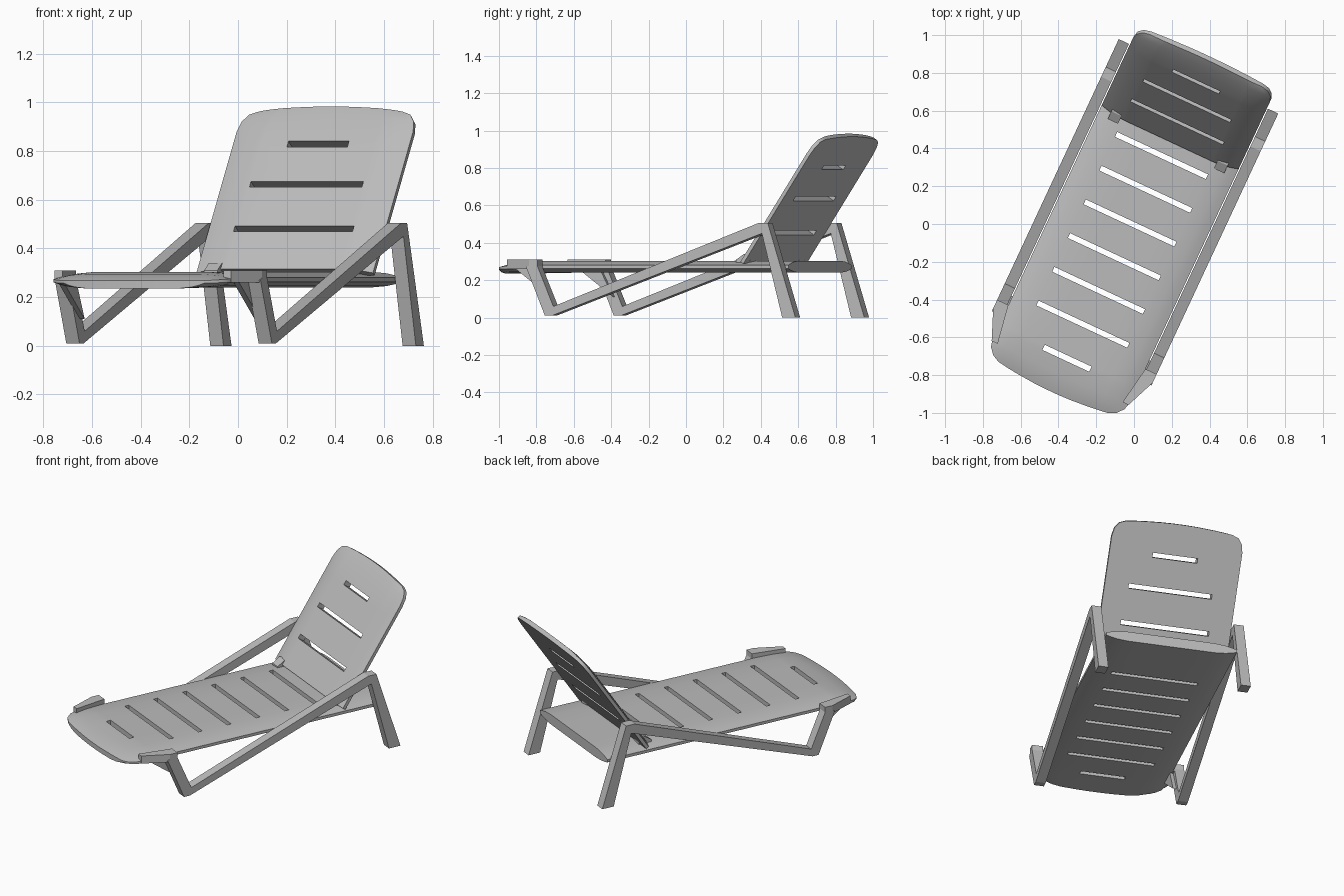
import bpy, bmesh, math
from mathutils import Matrix, Vector

if "Cube" in bpy.data.objects:
    bpy.data.objects.remove(bpy.data.objects["Cube"], do_unlink=True)

grey = bpy.data.materials.new("warm_grey_plastic")
grey.use_nodes = True
grey.diffuse_color = (0.5, 0.5, 0.5, 1)
grey.node_tree.nodes["Principled BSDF"].inputs["Base Color"].default_value = (0.5, 0.5, 0.5, 1)

# The lounger is built along local y, then turned on the ground
PLACE = Matrix.Rotation(math.radians(-25), 4, 'Z') @ Matrix.Translation((-0.021, 0, 0))
HALF = 0.40


def finish(name, bm, matrix=Matrix(), smooth=False):
    bmesh.ops.recalc_face_normals(bm, faces=bm.faces[:])
    mesh = bpy.data.meshes.new(name)
    bm.to_mesh(mesh)
    bm.free()
    mesh.materials.append(grey)
    obj = bpy.data.objects.new(name, mesh)
    bpy.context.collection.objects.link(obj)
    obj.matrix_world = PLACE @ matrix
    if smooth:
        bpy.ops.object.select_all(action='DESELECT')
        obj.select_set(True)
        bpy.context.view_layer.objects.active = obj
        bpy.ops.object.shade_smooth_by_angle(angle=math.radians(35))
    return obj


def prism(name, points, offset):
    """Extrude a 3D polygon by an offset vector."""
    bm = bmesh.new()
    face = bm.faces.new([bm.verts.new(p) for p in points])
    new = bmesh.ops.extrude_face_region(bm, geom=[face], use_keep_orig=True)
    moved = [v for v in new["geom"] if isinstance(v, bmesh.types.BMVert)]
    bmesh.ops.translate(bm, verts=moved, vec=Vector(offset))
    return finish(name, bm)


def panel(name, rows, slots, bow, heights, matrix):
    """Slotted shell: rows are (y, half width), slots are (y, half length)."""
    rows = rows + [(c + d, HALF) for c, _ in slots for d in (-0.014, 0.014)]
    rows.sort()
    right = sorted({0.05, 0.33, 0.37, HALF} | {h for _, h in slots})
    cols = [-s for s in reversed(right)] + right
    bm = bmesh.new()
    grid = {}
    for i, (y, half) in enumerate(rows):
        for j, s in enumerate(cols):
            x = s * half / HALF
            yy = y + bow(y) * (1 - (s / HALF) ** 2)
            for layer, z in enumerate(heights(s, y)):
                grid[layer, i, j] = bm.verts.new((x, yy, z))

    def solid(i, j):
        if not (0 <= i < len(rows) - 1 and 0 <= j < len(cols) - 1):
            return False
        y = (rows[i][0] + rows[i + 1][0]) / 2
        s = (cols[j] + cols[j + 1]) / 2
        return not any(abs(y - c) < 0.013 and abs(s) < h for c, h in slots)

    for i in range(len(rows) - 1):
        for j in range(len(cols) - 1):
            if not solid(i, j):
                continue
            ring = [(i, j), (i, j + 1), (i + 1, j + 1), (i + 1, j)]
            for layer in (0, 1):
                bm.faces.new([grid[(layer,) + k] for k in ring])
            sides = [(i - 1, j), (i, j + 1), (i + 1, j), (i, j - 1)]
            for k, beside in enumerate(sides):
                if not solid(*beside):
                    a, b = ring[k], ring[(k + 1) % 4]
                    bm.faces.new([grid[(0,) + a], grid[(0,) + b],
                                  grid[(1,) + b], grid[(1,) + a]])
    return finish(name, bm, matrix, smooth=True)


def ease(distance, width):
    f = max(0, min(1, distance / width))
    return f * (2 - f)


# Seat shell: crowned top, shallow pan below, rounded foot end
def seat_heights(s, y):
    side = ease(HALF - abs(s), 0.14)
    foot = ease(y + 0.965, 0.2)
    top = 0.268 + 0.012 * foot + 0.024 * side * foot
    return top, 0.262 - 0.022 * side - 0.004 * (1 - foot)


seat_slots = [(0.39 - 0.197 * k, 0.265) for k in range(6)] + [(-0.793, 0.137)]
seat_rows = [(-0.965, 0.32), (-0.945, 0.36), (-0.91, 0.39), (-0.87, HALF),
             (0.6, HALF), (0.78, HALF)]
panel("seat", seat_rows, seat_slots,
      lambda y: -0.025 * ease(-0.8 - y, 0.15), seat_heights, Matrix())


# Reclined backrest: crowned front, flat rear, rounded head end
def back_heights(s, y):
    crown = ease(HALF - abs(s), 0.14) * ease(0.83 - y, 0.2)
    return -0.028 + 0.028 * crown, -0.048


back_rows = [(0, HALF), (0.1, HALF), (0.7, HALF), (0.75, 0.39),
             (0.785, 0.365), (0.8, 0.325)]
recline = Matrix.Translation((0, 0.475, 0.315)) @ Matrix.Rotation(math.radians(56), 4, 'X')
panel("backrest", back_rows, [(0.2, 0.27), (0.42, 0.255), (0.62, 0.137)],
      lambda y: 0.02 * ease(y - 0.7, 0.1), back_heights, recline)

# Side frames, front brackets, gussets and backrest hinges
frame = [(0.853, 0), (0.775, 0), (0.655, 0.45), (-0.585, 0.01), (-0.625, 0.01),
         (-0.736, 0.27), (-0.68, 0.3), (-0.575, 0.06), (0.633, 0.505), (0.69, 0.505)]
bracket = [(0.466, -0.67), (0.466, -0.72), (0.40, -0.88), (0.365, -0.88), (0.40, -0.67)]
gusset = [(-0.83, 0.265), (-0.70, 0.265), (-0.62, 0.11)]
for side, label in ((1, "left"), (-1, "right")):
    prism(label + "_frame", [(side * 0.406, y, z) for y, z in frame], (side * 0.06, 0, 0))
    prism(label + "_front_bracket", [(side * x, y, 0.26) for x, y in bracket], (0, 0, 0.05))
    prism(label + "_gusset", [(side * 0.385, y, z) for y, z in gusset], (side * 0.025, 0, 0))
    hinge = [(0.445, 0.27), (0.53, 0.27), (0.53, 0.34), (0.49, 0.34), (0.445, 0.31)]
    prism(label + "_hinge", [(side * 0.28, y, z) for y, z in hinge], (side * 0.06, 0, 0))
